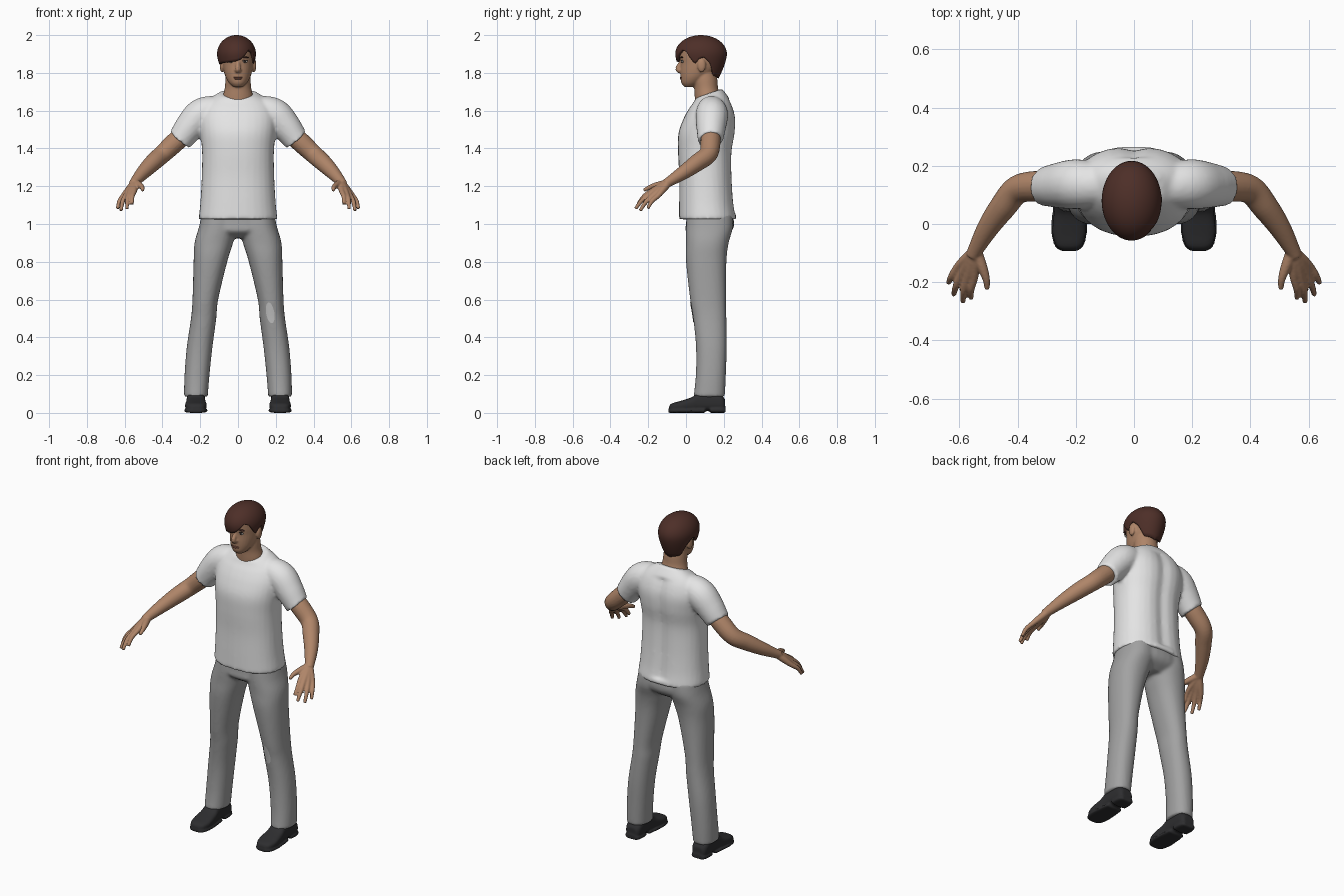
import bpy, bmesh, math
from mathutils import Vector

if "Cube" in bpy.data.objects:
    bpy.data.objects.remove(bpy.data.objects["Cube"])


def material(name, rgb):
    m = bpy.data.materials.new(name)
    m.diffuse_color = (*rgb, 1)
    m.use_nodes = True
    m.node_tree.nodes["Principled BSDF"].inputs["Base Color"].default_value = m.diffuse_color
    return m


SKIN = material("skin", (0.43, 0.235, 0.14))
HAIR = material("dark brown hair", (0.075, 0.028, 0.021))
WHITE = material("white cloth", (0.78, 0.78, 0.78))
GREY = material("grey cloth", (0.36, 0.36, 0.36))
PATCH = material("worn light grey", (0.56, 0.56, 0.56))
BLACK = material("black leather", (0.027, 0.027, 0.029))
LIPS = material("lips", (0.27, 0.11, 0.075))
DARK = material("eye dark", (0.02, 0.014, 0.012))
EYE = material("eye white", (0.6, 0.56, 0.52))


def smooth(keys, n=6):
    """Catmull-Rom interpolation of equal-length tuples."""
    k = [keys[0]] + list(keys) + [keys[-1]]
    out = []
    for i in range(1, len(k) - 2):
        for s in range(n):
            t = s / n
            out.append([0.5 * (2 * b + (c - a) * t + (2 * a - 5 * b + 4 * c - d) * t * t
                               + (3 * b - a - 3 * c + d) * t ** 3)
                        for a, b, c, d in zip(k[i - 1], k[i], k[i + 1], k[i + 2])])
    return out + [list(keys[-1])]


def skin_rings(bm, rings):
    """Join rings of points into a closed capped solid."""
    vs = [[bm.verts.new(p) for p in r] for r in rings]
    n = len(vs[0])
    for a, b in zip(vs, vs[1:]):
        for i in range(n):
            bm.faces.new((a[i], a[(i + 1) % n], b[(i + 1) % n], b[i]))
    bm.faces.new(vs[0])
    bm.faces.new(vs[-1])


def circle(e=1.0, n=32):
    sp = lambda v: math.copysign(abs(v) ** e, v)
    return [(sp(math.cos(2 * math.pi * i / n)), sp(math.sin(2 * math.pi * i / n))) for i in range(n)]


def stack(bm, keys, side=1, e=1.0, tilt=0.0):
    """Upright body from (z, centre x, half width, front y, back y)."""
    rings = []
    keys = smooth(keys)
    for j, (z, xc, rx, yf, yb) in enumerate(keys):
        w = tilt * (j / (len(keys) - 1)) ** 6
        rings.append([(side * xc + rx * c, (yf + yb) / 2 + (yb - yf) / 2 * s,
                       z + w * (yb - yf) / 2 * s) for c, s in circle(e)])
    skin_rings(bm, rings)


def tube(bm, keys, side=1):
    """Limb from (x, y, z, radius)."""
    k = smooth(keys)
    p = [Vector((side * a[0], a[1], a[2])) for a in k]
    rings = []
    for i in range(len(p)):
        t = (p[min(i + 1, len(p) - 1)] - p[max(i - 1, 0)]).normalized()
        u = t.cross(Vector((0, 0, 1))).normalized()
        v = u.cross(t)
        rings.append([p[i] + (u * c + v * s) * k[i][3] for c, s in circle(n=20)])
    skin_rings(bm, rings)


def ball(bm, loc, size):
    r = bmesh.ops.create_uvsphere(bm, u_segments=20, v_segments=12, radius=1)
    for v in r["verts"]:
        v.co = Vector(loc) + Vector(a * b for a, b in zip(v.co, size))


def finish(bm, name, mat, voxel=0, relax=0, mirror=False, normals=True):
    if normals:
        bmesh.ops.recalc_face_normals(bm, faces=bm.faces[:])
    me = bpy.data.meshes.new(name)
    bm.to_mesh(me)
    bm.free()
    for f in me.polygons:
        f.use_smooth = True
    me.materials.append(mat)
    ob = bpy.data.objects.new(name, me)
    bpy.context.scene.collection.objects.link(ob)
    if voxel:
        m = ob.modifiers.new("blend", 'REMESH')
        m.mode, m.voxel_size, m.use_smooth_shade = 'VOXEL', voxel, True
        m = ob.modifiers.new("relax", 'SMOOTH')
        m.factor, m.iterations = 0.5, relax
    if mirror:
        ob.modifiers.new("mirror", 'MIRROR')
    return ob


# Shirt: torso with a furrowed back, plus two sleeves
bm = bmesh.new()
stack(bm, [(1.025, 0, .207, -.036, .267), (1.04, 0, .207, -.036, .267), (1.12, 0, .199, -.036, .256),
           (1.25, 0, .192, -.036, .248), (1.38, 0, .19, -.042, .248), (1.48, 0, .20, -.04, .264),
           (1.56, 0, .205, -.014, .266), (1.62, 0, .188, .016, .248), (1.66, 0, .155, .04, .222),
           (1.692, 0, .098, .052, .192)], e=0.88, tilt=0.35)
for v in bm.verts:
    if v.co.y > 0.15 and 1.06 < v.co.z < 1.66:
        v.co.y -= 0.016 * math.exp(-(v.co.x / 0.04) ** 2)
for s in (1, -1):
    tube(bm, [(.09, .135, 1.61, .06), (.14, .135, 1.602, .078), (.20, .137, 1.575, .086),
              (.255, .133, 1.515, .079), (.30, .13, 1.455, .069), (.307, .13, 1.446, .069)], s)
finish(bm, "shirt", WHITE, 0.009, 6)

# Trousers: hips and two legs
bm = bmesh.new()
stack(bm, [(1.06, 0, .19, .005, .245), (1.0, 0, .20, 0, .255), (.96, 0, .19, 0, .24),
           (.925, 0, .11, .05, .19)], e=0.9)
for s in (1, -1):
    stack(bm, [(1.05, .10, .092, .005, .245), (.98, .108, .10, 0, .248), (.90, .128, .102, 0, .226),
               (.8, .146, .089, 0, .214), (.6, .173, .068, .022, .212), (.5, .182, .067, .038, .214),
               (.35, .203, .068, .053, .216), (.2, .217, .066, .052, .211),
               (.085, .223, .063, .04, .206)], s, 0.9)
trousers = finish(bm, "trousers", GREY, 0.009, 5)

# Worn knee patch, laid on the trouser leg
bm = bmesh.new()
bmesh.ops.create_grid(bm, x_segments=10, y_segments=10, size=1)
for v in bm.verts:
    a, b = v.co.x, v.co.y
    dx, dz = a * math.sqrt(1 - b * b / 2), b * math.sqrt(1 - a * a / 2)
    v.co = (.171 + .021 * dx - .008 * dz, -0.05, .53 + .055 * dz)
patch = finish(bm, "knee_patch", PATCH, normals=False)
m = patch.modifiers.new("wrap", 'SHRINKWRAP')
m.target, m.wrap_method, m.wrap_mode, m.offset = trousers, 'PROJECT', 'ABOVE_SURFACE', 0.003
m.use_project_y, m.use_positive_direction, m.use_negative_direction = True, True, False

# Shoes: upper, front sole and heel
bm = bmesh.new()


def shoe_part(keys, z0):
    skin_rings(bm, [[(.223 + hw * c, y, z0 + (top - z0) * (s + 1) / 2) for c, s in circle(0.7)]
                    for y, hw, top in smooth(keys)])


shoe_part([(-.09, .022, .035), (-.075, .044, .05), (-.03, .057, .063), (.03, .053, .083), (.07, .049, .108),
           (.15, .049, .112), (.19, .046, .092), (.207, .032, .07)], .01)
shoe_part([(-.093, .025, .02), (-.075, .05, .022), (-.02, .062, .024), (.06, .056, .024), (.1, .05, .024)], 0)
shoe_part([(.13, .05, .03), (.17, .052, .03), (.2, .045, .03), (.21, .034, .03)], 0)
finish(bm, "shoes", BLACK, 0.006, 1, mirror=True)

# Arms with hands: each finger runs from the wrist so the palm blends together
bm = bmesh.new()
tube(bm, [(.26, .13, 1.50, .05), (.33, .13, 1.435, .053), (.40, .118, 1.37, .049), (.45, .06, 1.325, .046),
          (.50, -.01, 1.275, .038), (.54, -.08, 1.23, .028), (.555, -.11, 1.212, .024)])
wrist = Vector((.545, -.09, 1.222))
for knuckle, tip in (((.55, -.185, 1.172), (.56, -.255, 1.105)), ((.573, -.187, 1.162), (.588, -.268, 1.08)),
                     ((.592, -.172, 1.153), (.62, -.243, 1.07)), ((.606, -.148, 1.150), (.638, -.203, 1.082))):
    k, t = Vector(knuckle), Vector(tip)
    tube(bm, [(*wrist, .02), (*wrist.lerp(k, .5), .019), (*k, .0145),
              (*(k.lerp(t, .5) + Vector((.005, -.004, .006))), .012), (*t, .009)])
tube(bm, [(.545, -.085, 1.22, .02), (.523, -.145, 1.207, .018), (.508, -.19, 1.195, .013), (.505, -.224, 1.178, .009)])
finish(bm, "arms", SKIN, 0.005, 3, mirror=True)

# Head: skull, neck, nose and ears
bm = bmesh.new()
stack(bm, [(1.725, 0, .024, -.008, .04), (1.745, 0, .046, -.024, .08), (1.775, 0, .064, -.029, .12),
           (1.81, 0, .075, -.031, .16), (1.85, 0, .081, -.03, .185), (1.89, 0, .083, -.034, .2),
           (1.94, 0, .079, -.028, .195), (1.98, 0, .048, .02, .15)])
stack(bm, [(1.62, 0, .085, .05, .19), (1.675, 0, .08, .046, .182), (1.72, 0, .07, .043, .17),
           (1.77, 0, .066, .035, .165), (1.82, 0, .06, .04, .15)])
tube(bm, [(0, -.022, 1.872, .008), (0, -.033, 1.845, .011), (0, -.043, 1.822, .014), (0, -.03, 1.808, .014)])
for s in (1, -1):
    ball(bm, (s * .085, .083, 1.84), (.012, .022, .037))
    ball(bm, (s * .011, -.03, 1.815), (.009, .01, .008))
finish(bm, "head", SKIN, 0.005, 3)

# Eyes, brows and mouth
for name, mat, loc, size in (("eyes", EYE, (.036, -.019, 1.86), (.015, .007, .0065)),
                             ("pupils", DARK, (.036, -.0235, 1.86), (.0065, .004, .0062)),
                             ("eyelashes", DARK, (.036, -.022, 1.867), (.017, .006, .0025)),
                             ("eyebrows", HAIR, (.038, -.022, 1.882), (.021, .008, .004))):
    bm = bmesh.new()
    ball(bm, loc, size)
    finish(bm, name, mat, mirror=True)
bm = bmesh.new()
ball(bm, (0, -.026, 1.776), (.026, .0065, .003))
ball(bm, (0, -.026, 1.769), (.02, .0065, .004))
finish(bm, "mouth", LIPS)

# Hair: cap from an uneven hairline (angle from the front, height) up to the crown
LINE = [(-180, 1.77), (-130, 1.785), (-112, 1.85), (-97, 1.882), (-84, 1.875), (-76, 1.845), (-62, 1.85),
        (-40, 1.853), (0, 1.862), (14, 1.872), (25, 1.892), (40, 1.922), (55, 1.912), (70, 1.86), (77, 1.848),
        (85, 1.875), (97, 1.882), (112, 1.85), (130, 1.785), (180, 1.77)]


def hairline(a):
    for (a0, z0), (a1, z1) in zip(LINE, LINE[1:]):
        if a <= a1:
            return z0 + (z1 - z0) * (a - a0) / (a1 - a0)
    return LINE[-1][1]


bm = bmesh.new()
COLS, ROWS = 90, 16
grid = []
for j in range(ROWS + 1):
    row = []
    for i in range(COLS):
        a = -180 + 360 * i / COLS
        zb = hairline(a)
        z = zb + (2.0 - zb) * math.sin(math.pi / 2 * j / ROWS)
        if z > 1.9:
            r = math.sqrt(max(0, 1 - ((z - 1.9) / .1) ** 2))
        else:
            r = 1 - .33 * ((1.9 - z) / .13) ** 1.5
        a = math.radians(a)
        row.append(bm.verts.new((-.008 + .103 * r * math.sin(a), .08 - .137 * r * math.cos(a), z)))
    grid.append(row)
for j in range(ROWS):
    for i in range(COLS):
        k = (i + 1) % COLS
        bm.faces.new((grid[j][i], grid[j][k], grid[j + 1][k], grid[j + 1][i]))
bmesh.ops.remove_doubles(bm, verts=bm.verts[:], dist=1e-5)
hair = finish(bm, "hair", HAIR, normals=False)
m = hair.modifiers.new("thickness", 'SOLIDIFY')
m.thickness, m.offset = 0.016, -1
